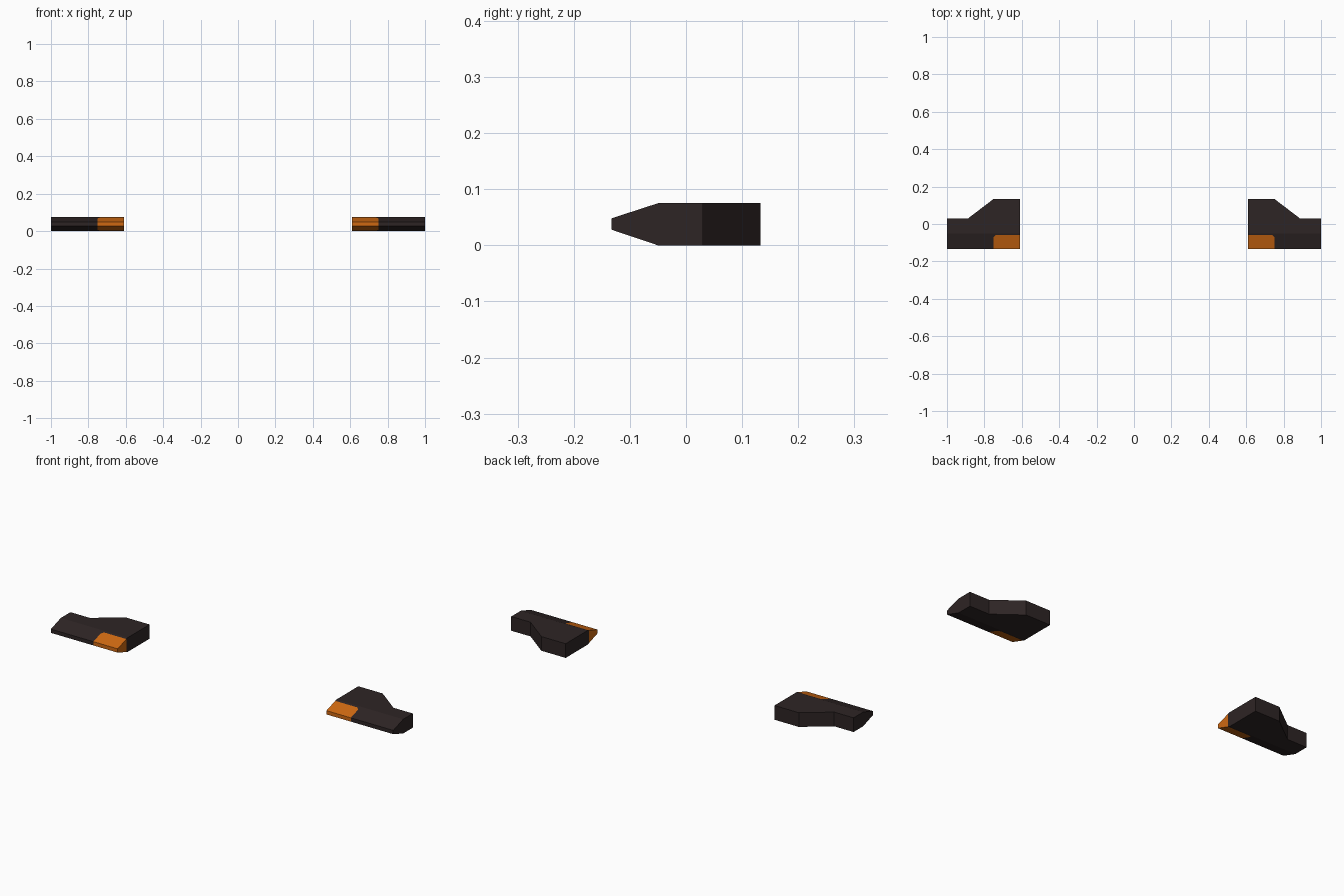
import bpy, bmesh
from mathutils import Vector

if "Cube" in bpy.data.objects:
    bpy.data.objects.remove(bpy.data.objects["Cube"])


def material(name, rgb):
    m = bpy.data.materials.new(name)
    m.diffuse_color = (*rgb, 1)
    m.use_nodes = True
    m.node_tree.nodes["Principled BSDF"].inputs["Base Color"].default_value = m.diffuse_color
    return m


DARK = material("dark brown", (0.027, 0.018, 0.018))
ORANGE = material("orange", (0.62, 0.14, 0.006))

HEIGHT = 0.075
FRONT = -0.133
# Plan outline of the right-hand blade
OUTLINE = [(0.61, FRONT), (1.0, FRONT), (1.0, 0.03), (0.887, 0.03),
           (0.752, 0.133), (0.61, 0.133)]
# Cut planes: front taper, then the three edges of the orange panel
CUTS = [((0.7, -0.05, 0), (0, 1, 0)),
        ((0.7, -0.06, 0), (0, 1, 0)),
        ((0.752, 0, 0), (1, 0, 0)),
        ((0.74, -0.06, 0), (1, 1, 0))]


def blade(name, side):
    bm = bmesh.new()
    base = bm.faces.new([bm.verts.new((x, y, 0)) for x, y in OUTLINE])
    ext = bmesh.ops.extrude_face_region(bm, geom=[base])
    top = [v for v in ext["geom"] if isinstance(v, bmesh.types.BMVert)]
    bmesh.ops.translate(bm, verts=top, vec=(0, 0, HEIGHT))

    # Pinch the front into a blunt wedge after cutting the taper line
    for i, (co, no) in enumerate(CUTS):
        bmesh.ops.bisect_plane(bm, geom=bm.verts[:] + bm.edges[:] + bm.faces[:],
                               plane_co=Vector(co), plane_no=Vector(no), dist=1e-5)
        if i == 0:
            for v in bm.verts:
                if v.co.y < FRONT + 0.001:
                    v.co.z = 0.048 if v.co.z > HEIGHT / 2 else 0.028

    # Orange panel wraps the inner front corner
    for f in bm.faces:
        c = f.calc_center_median()
        f.material_index = int(c.x < 0.752 and c.y < -0.06 and c.x + c.y < 0.68)

    for v in bm.verts:
        v.co.x *= side
    bmesh.ops.recalc_face_normals(bm, faces=bm.faces[:])
    me = bpy.data.meshes.new(name)
    bm.to_mesh(me)
    bm.free()
    me.materials.append(DARK)
    me.materials.append(ORANGE)
    bpy.context.collection.objects.link(bpy.data.objects.new(name, me))


blade("right_blade", 1)
blade("left_blade", -1)
